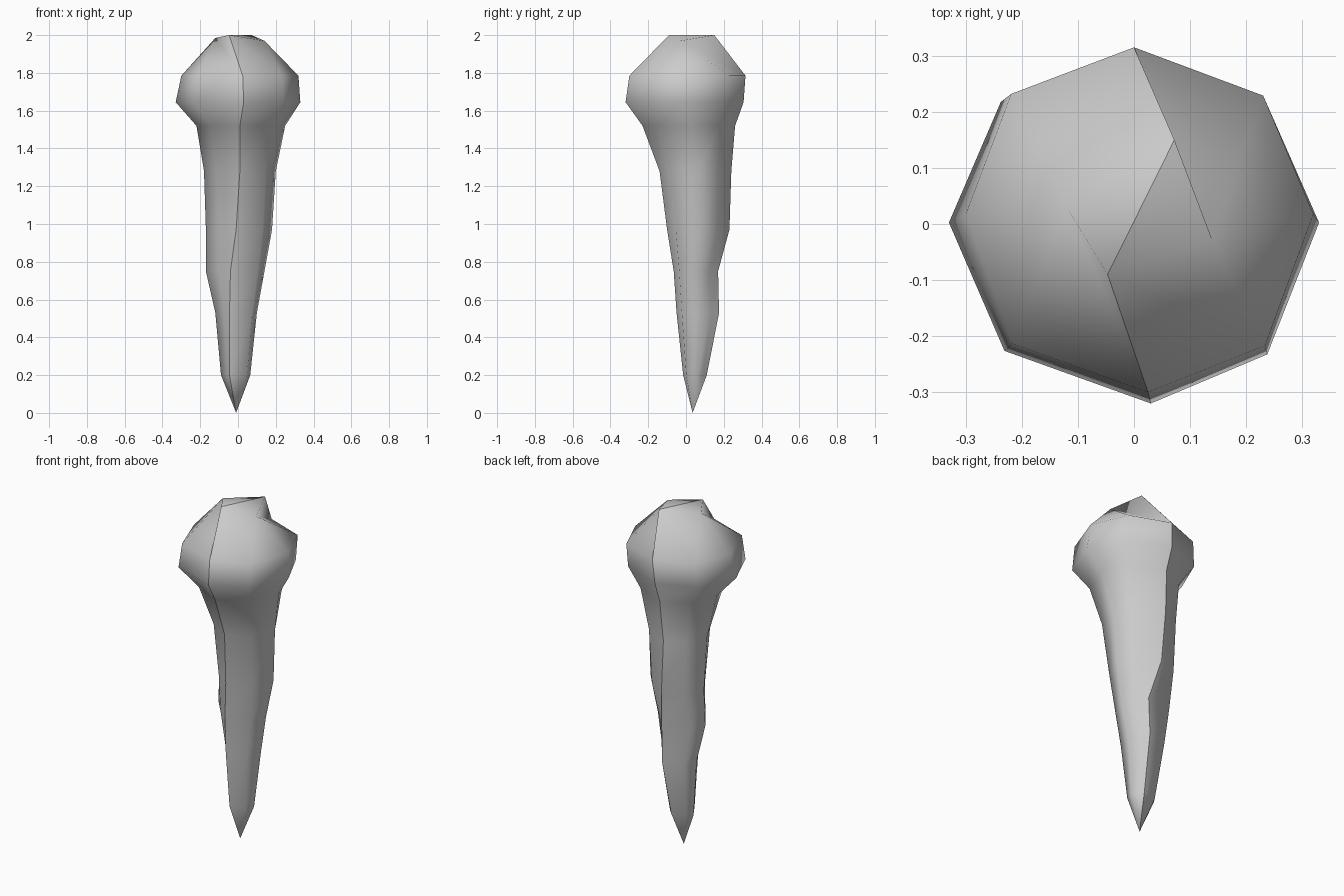
import bpy, bmesh

if "Cube" in bpy.data.objects:
    bpy.data.objects.remove(bpy.data.objects["Cube"])

# Each ring: z, left x, right x, front (x, y), back (x, y),
# corner reach for front-right/back-left, corner reach for front-left/back-right
RINGS = [
    (0.20, -0.09, 0.065, (-0.045, -0.015), (0.02, 0.11), 0.74, 0.64),
    (0.53, -0.12, 0.10, (-0.045, -0.05), (0.035, 0.175), 0.75, 0.62),
    (0.75, -0.17, 0.14, (-0.04, -0.065), (0.04, 0.17), 0.75, 0.60),
    (0.97, -0.17, 0.18, (-0.01, -0.10), (0.00, 0.23), 0.72, 0.60),
    (1.28, -0.18, 0.20, (0.01, -0.14), (-0.02, 0.24), 0.74, 0.62),
    (1.52, -0.22, 0.25, (0.01, -0.23), (-0.01, 0.26), 0.71, 0.68),
    (1.645, -0.33, 0.33, (0.03, -0.32), (-0.01, 0.305), 0.72, 0.70),
    (1.785, -0.30, 0.32, (0.025, -0.30), (0.0, 0.315), 0.73, 0.72),
]

bm = bmesh.new()


def ring(z, left, right, front, back, wide, narrow):
    """Eight points, anticlockwise from the front."""
    cy = (front[1] + back[1]) / 2
    f, b = front[1] - cy, back[1] - cy
    pts = [front,
           (right * wide, cy + f * wide),
           (right, cy + 0.01),
           (right * narrow, cy + b * narrow),
           back,
           (left * wide, cy + b * wide),
           (left, cy + 0.01),
           (left * narrow, cy + f * narrow)]
    return [bm.verts.new((x, y, z)) for x, y in pts]


rings = [ring(*r) for r in RINGS]
tip = bm.verts.new((-0.01, 0.035, 0.0))

# Pointed foot and tapering shaft
for i in range(8):
    j = (i + 1) % 8
    bm.faces.new((tip, rings[0][j], rings[0][i]))
    for lo, hi in zip(rings, rings[1:]):
        bm.faces.new((lo[i], lo[j], hi[j], hi[i]))

# Faceted crown, split by a zigzag ridge
F, FR, R, BR, K, BL, L, FL = rings[-1]
A = bm.verts.new((0.072, 0.15, 2.0))
B = bm.verts.new((-0.047, -0.09, 2.0))
C = bm.verts.new((-0.12, 0.03, 1.985))
D = bm.verts.new((0.14, -0.03, 1.97))
for f in ((A, C, B), (A, B, D),
          (A, K, BL, C), (C, BL, L), (C, L, FL), (C, FL, F, B),
          (B, F, FR, D), (D, FR, R), (D, R, BR), (D, BR, K, A)):
    bm.faces.new(f)
bmesh.ops.recalc_face_normals(bm, faces=bm.faces)

# Smooth surface with one sharp seam running round front, crown and back
for f in bm.faces:
    f.smooth = True
seam = [tip] + [r[0] for r in rings] + [B, A] + [r[4] for r in reversed(rings)] + [tip]
for a, b in zip(seam, seam[1:]):
    bm.edges.get((a, b)).smooth = False

mesh = bpy.data.meshes.new("tapered_spike")
bm.to_mesh(mesh)
bm.free()
spike = bpy.data.objects.new("tapered_spike", mesh)
bpy.context.collection.objects.link(spike)

grey = bpy.data.materials.new("plain_grey")
grey.diffuse_color = (0.6, 0.6, 0.6, 1)
grey.use_nodes = True
grey.node_tree.nodes["Principled BSDF"].inputs["Base Color"].default_value = grey.diffuse_color
mesh.materials.append(grey)
